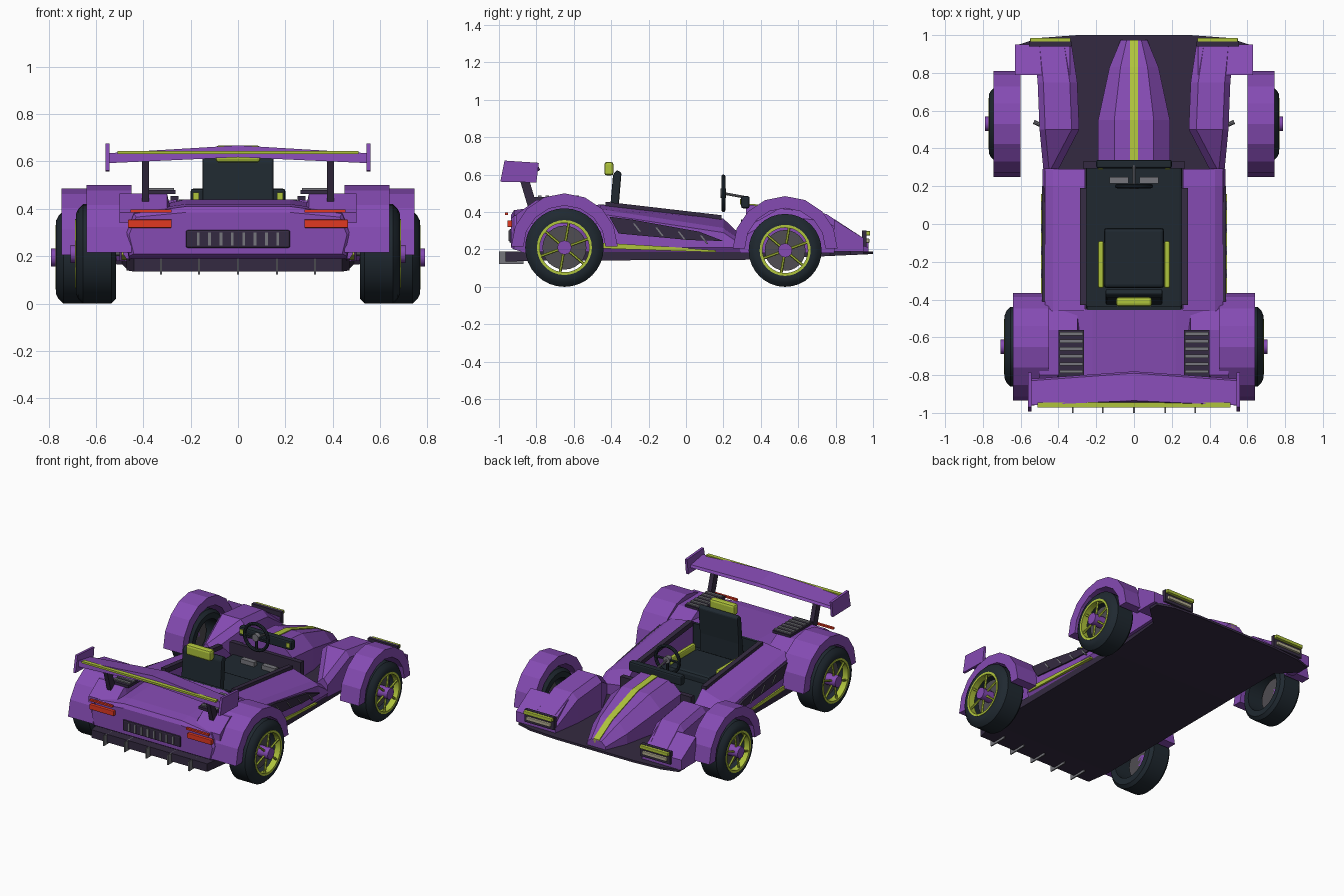
import bpy
import bmesh
from math import sin, cos, pi, radians
from mathutils import Vector

default_cube = bpy.data.objects.get("Cube")
if default_cube:
    bpy.data.objects.remove(default_cube)


def material(name, red, green, blue):
    mat = bpy.data.materials.new(name)
    mat.use_nodes = True
    colour = (red, green, blue, 1)
    mat.diffuse_color = colour
    mat.node_tree.nodes["Principled BSDF"].inputs["Base Color"].default_value = colour
    return mat


PURPLE = material("purple paint", .235, .07, .45)
TRIM = material("dark plum trim", .034, .023, .052)
BLACK = material("blue black", .014, .022, .03)
LIME = material("lime accent", .43, .55, .045)
GREY = material("metal grey", .18, .18, .2)
DISC = material("dark disc grey", .08, .075, .085)
RED = material("tail light red", .75, .04, .015)
LENS = material("pale lens", .45, .42, .28)


def add_object(name, bm, mat, bevel=0, mirror=False, smooth=False):
    """Turn a bmesh into an object, optionally bevelled and mirrored over x."""
    bmesh.ops.recalc_face_normals(bm, faces=bm.faces[:])
    mesh = bpy.data.meshes.new(name)
    bm.to_mesh(mesh)
    bm.free()
    mesh.materials.append(mat)
    obj = bpy.data.objects.new(name, mesh)
    bpy.context.collection.objects.link(obj)
    if bevel:
        modifier = obj.modifiers.new("Bevel", "BEVEL")
        modifier.width = bevel
        modifier.segments = 2
    if mirror:
        obj.modifiers.new("Mirror", "MIRROR")
    if smooth:
        bpy.ops.object.select_all(action="DESELECT")
        obj.select_set(True)
        bpy.context.view_layer.objects.active = obj
        bpy.ops.object.shade_smooth_by_angle(angle=radians(35))
    return obj


def loft(name, rings, mat, closed=False, **options):
    """Skin a row of point rings; closed joins the last ring to the first."""
    bm = bmesh.new()
    rows = [[bm.verts.new(point) for point in ring] for ring in rings]
    count = len(rows[0])
    pairs = list(zip(rows, rows[1:]))
    if closed:
        pairs.append((rows[-1], rows[0]))
    else:
        bm.faces.new(rows[0])
        bm.faces.new(rows[-1])
    for first, second in pairs:
        for i in range(count):
            j = (i + 1) % count
            bm.faces.new((first[i], first[j], second[j], second[i]))
    return add_object(name, bm, mat, **options)


def box(name, xs, ys, zs, mat, **options):
    rings = [[(x, ys[0], zs[0]), (x, ys[1], zs[0]), (x, ys[1], zs[1]), (x, ys[0], zs[1])] for x in xs]
    return loft(name, rings, mat, **options)


def side_prism(name, profile, xs, mat, **options):
    """Extrude a (y, z) profile across x."""
    return loft(name, [[(x, y, z) for y, z in profile] for x in xs], mat, **options)


def symmetric_ring(y, half):
    """A cross-section at y from its +x half, listed bottom to top."""
    return [(x, y, z) for x, z in half] + [(-x, y, z) for x, z in reversed(half)]


def lathe(name, profile, centre, mat, sides=32):
    """Spin a closed (x, radius) profile around an axle along x."""
    cy, cz = centre
    rings = []
    for k in range(sides):
        a = 2 * pi * k / sides
        rings.append([(x, cy + r * cos(a), cz + r * sin(a)) for x, r in profile])
    return loft(name, rings, mat, closed=True, mirror=True, smooth=True)


def rod(name, start, end, radius, mat, sides=10, **options):
    start, end = Vector(start), Vector(end)
    bm = bmesh.new()
    bmesh.ops.create_cone(bm, cap_ends=True, segments=sides, radius1=radius, radius2=radius,
                          depth=(end - start).length)
    turn = (end - start).to_track_quat("Z", "Y").to_matrix().to_4x4()
    bm.transform(turn)
    bmesh.ops.translate(bm, vec=(start + end) / 2, verts=bm.verts[:])
    return add_object(name, bm, mat, smooth=True, **options)


# Wheels and arched fenders
def wheel(prefix, cy, radius, inner, outer):
    centre = (cy, radius)
    rim = radius * .7
    lathe(prefix + "_tyre", [(inner, rim), (inner, radius - .02), (inner + .02, radius),
          (outer - .03, radius), (outer - .01, radius - .02), (outer, rim + .02), (outer, rim)], centre, BLACK)
    lathe(prefix + "_rim", [(outer - .04, rim), (outer - .04, rim - .015), (outer + .003, rim - .015),
          (outer + .003, rim)], centre, LIME)
    rod(prefix + "_brake_disc", (outer - .08, *centre), (outer - .06, *centre), rim * .8, DISC, 24, mirror=True)
    rod(prefix + "_hub", (outer - .08, *centre), (outer + .022, *centre), .038, PURPLE, 12, mirror=True)
    for k in range(6):
        a = radians(20 + 60 * k)
        tip = (outer - .01, cy + cos(a) * rim * .95, radius + sin(a) * rim * .95)
        rod(prefix + "_spoke", (outer - .01, *centre), tip, .0075, LIME, 6, mirror=True)


def fender(prefix, cy, cz, radius, xs):
    angles = [pi * k / 8 for k in range(9)]
    outer = [(cy + radius * cos(a), cz + radius * sin(a)) for a in angles]
    inner = [(cy + radius * .77 * cos(a), cz + radius * .77 * sin(a)) for a in angles]
    bm = bmesh.new()
    rows = [[bm.verts.new((x, y, z)) for y, z in arc] for x in xs for arc in (outer, inner)]
    for first, second in ((0, 1), (1, 3), (3, 2), (2, 0)):
        for k in range(8):
            bm.faces.new((rows[first][k], rows[first][k + 1], rows[second][k + 1], rows[second][k]))
    for k in (0, 8):
        bm.faces.new([rows[r][k] for r in (0, 1, 3, 2)])
    add_object(prefix + "_fender", bm, PURPLE, mirror=True)


wheel("rear", -.65, .21, .515, .685)
wheel("front", .53, .195, .6, .768)
fender("rear", -.65, .215, .285, (.45, .64))
fender("front", .53, .205, .28, (.6, .745))
rod("front_suspension_arm", (.44, .5, .22), (.53, .54, .21), .012, GREY, mirror=True)

# Floor, rising splitter and diffuser fins
loft("floor", [symmetric_ring(y, [(w, low), (w, .19)]) for y, w, low in
     ((-.965, .44, .135), (-.8, .47, .14), (.35, .47, .145), (.77, .49, .165), (.88, .61, .17),
      (.95, .61, .173), (.985, .5, .175), (1, .3, .175))], TRIM)
for x in (-.325, -.165, 0, .165, .325):
    box("diffuser_fin", (x - .004, x + .004), (-1, -.87), (.122, .19), GREY)

# Sidepods beside the cockpit: y, shoulder height, inner top height
side_rings = []
for y, shoulder, top in ((-.46, .39, .44), (.2, .29, .365), (.29, .23, .28)):
    side_rings.append([(.26, y, .17), (.46, y, .17), (.485, y, .21), (.47, y, shoulder),
                       (.43, y, shoulder + .025), (.26, y, top)])
loft("sidepod", side_rings, PURPLE, mirror=True)
side_prism("side_panel", [(-.41, .375), (-.29, .36), (.07, .295), (.2, .245), (.02, .25), (-.36, .285)],
           (.46, .487), TRIM, mirror=True)
for k in range(4):
    y, z = -.25 + .12 * k, .33 - .022 * k
    side_prism("side_vent", [(y, z - .035), (y + .01, z - .035), (y - .025, z + .01), (y - .035, z + .01)],
               (.47, .492), GREY, mirror=True)
side_prism("sill_stripe", [(-.44, .205), (.16, .185), (.16, .195), (-.1, .215), (-.44, .235)],
           (.46, .492), LIME, mirror=True)
side_prism("cockpit_rail", [(-.43, .42), (.19, .355), (.19, .383), (-.43, .455)], (.252, .285), TRIM, mirror=True)

# Rear body, back panel and louvres
loft("rear_body", [
    symmetric_ring(-.45, [(.46, .18), (.48, .3), (.43, .4), (.22, .44)]),
    symmetric_ring(-.85, [(.46, .18), (.48, .3), (.44, .39), (.22, .42)]),
    symmetric_ring(-.92, [(.46, .2), (.47, .3), (.44, .38), (.22, .41)]),
    symmetric_ring(-.935, [(.44, .21), (.46, .29), (.43, .365), (.22, .385)])], PURPLE)
loft("louvre_hump", [[(.27, y, .34), (.5, y, .34), (.5, y, z), (.3, y, z)]
     for y, z in ((-.45, .405), (-.56, .465), (-.8, .465), (-.91, .385))], PURPLE, mirror=True)
box("louvre_panel", (.265, .4), (-.81, -.56), (.462, .48), TRIM, mirror=True)
for k in range(6):
    y = -.79 + .04 * k
    box("louvre_slat", (.27, .395), (y, y + .018), (.475, .488), GREY, mirror=True)
box("back_grille", (-.22, .22), (-.945, -.9), (.235, .31), TRIM, bevel=.008)
for k in range(8):
    x = -.168 + .048 * k
    box("grille_bar", (x - .006, x + .006), (-.95, -.93), (.245, .3), GREY)
box("tail_light", (.28, .465), (-.955, -.93), (.32, .355), RED, mirror=True, bevel=.004)
box("upper_tail_light", (.28, .455), (-.968, -.952), (.385, .397), RED, mirror=True)

# Rear wing
wing_end = [(-.96, .593), (-.96, .635), (-.83, .612), (-.82, .597)]
wing_middle = [(-.95, .618), (-.935, .668), (-.79, .645), (-.78, .625)]
loft("rear_wing", [[(x, y, z) for y, z in ring]
     for x, ring in ((-.55, wing_end), (0, wing_middle), (.55, wing_end))], PURPLE)
side_prism("wing_endplate", [(-.97, .675), (-.787, .663), (-.8, .558), (-.993, .562)], (.543, .56),
           PURPLE, mirror=True)
box("wing_stripe", (-.51, .51), (-.972, -.945), (.632, .645), LIME)
side_prism("wing_strut", [(-.79, .41), (-.84, .41), (-.9, .61), (-.85, .61)], (.375, .405), TRIM, mirror=True)

# Nose with its centre stripe: y, half width, side height, top height
nose = ((.32, .19, .36, .44), (.55, .19, .34, .42), (.83, .13, .26, .325), (.975, .07, .21, .24))
loft("nose", [symmetric_ring(y, [(w, .18), (w, side), (w * .55, top)]) for y, w, side, top in nose], PURPLE)
loft("nose_stripe", [symmetric_ring(y, [(.022, top - .02), (.022, top + .006)]) for y, w, side, top in nose], LIME)

# Front pods: y, inner x, outer x, top height
pod_rings = []
for y, a, b, top in ((.29, .4, .48, .3), (.5, .29, .5, .42), (.75, .3, .51, .39), (.95, .33, .53, .26)):
    pod_rings.append([(a, y, .18), (b, y, .18), (b, y, top - .04), (b - .03, y, top),
                      (a + .04, y, top), (a, y, top - .04)])
loft("front_pod", pod_rings, PURPLE, mirror=True)
side_prism("front_corner", [(.79, .19), (.95, .19), (.95, .26), (.87, .31), (.79, .36)], (.34, .63),
           PURPLE, mirror=True)
box("headlight_frame", (.33, .555), (.94, .965), (.215, .3), TRIM, mirror=True)
box("headlight", (.35, .535), (.96, .98), (.235, .258), LENS, mirror=True, bevel=.004)
box("headlight_brow", (.335, .55), (.96, .985), (.275, .298), LIME, mirror=True, bevel=.004)

# Cockpit interior
box("cockpit_tub", (-.255, .255), (-.455, .31), (.17, .28), BLACK, bevel=.015)
box("cockpit_back_wall", (-.25, .25), (-.455, -.435), (.2, .44), BLACK)
box("cockpit_bulkhead", (-.27, .27), (.295, .33), (.17, .36), TRIM)
box("dashboard", (-.2, .2), (.295, .34), (.42, .485), BLACK, bevel=.01)
box("dash_gauge", (.165, .19), (.288, .3), (.44, .47), LIME, mirror=True)
box("pedal", (.03, .13), (.215, .25), (.27, .31), GREY, mirror=True)
box("seat_cushion", (-.16, .16), (-.34, -.02), (.26, .33), BLACK, bevel=.02)
box("seat_bolster", (.16, .19), (-.34, -.09), (.28, .36), LIME, mirror=True, bevel=.01)
side_prism("seat_back", [(-.43, .25), (-.405, .43), (-.39, .6), (-.37, .625), (-.345, .61), (-.36, .43),
           (-.36, .25)], (-.15, .15), BLACK, bevel=.008)
box("headrest", (-.095, .095), (-.437, -.387), (.595, .668), LIME, bevel=.015)

# Steering wheel
rings = []
for k in range(24):
    a = 2 * pi * k / 24
    rings.append([((.09 + .011 * cos(t)) * cos(a), .2 + .011 * sin(t), .5 + (.09 + .011 * cos(t)) * sin(a))
                  for t in (pi * j / 4 for j in range(8))])
loft("steering_wheel", rings, BLACK, closed=True, smooth=True)
for a in (0, pi, pi * 1.5):
    rod("steering_spoke", (0, .2, .5), (.09 * cos(a), .2, .5 + .09 * sin(a)), .009, BLACK, 6)
rod("steering_hub", (0, .185, .5), (0, .215, .5), .025, GREY, 12)
rod("steering_column", (0, .2, .5), (0, .31, .48), .007, GREY)
